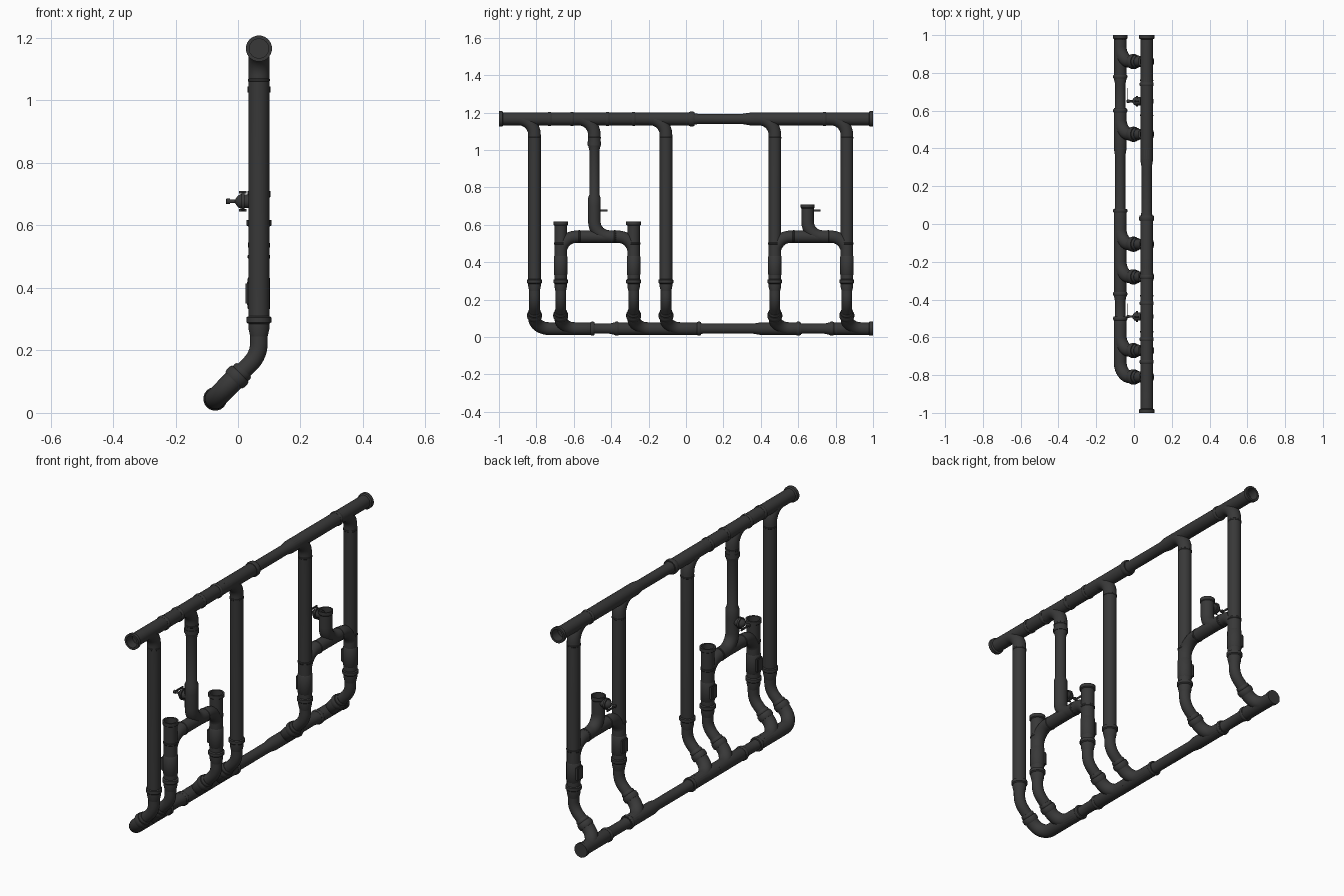
import bpy, bmesh, math
from mathutils import Vector

if "Cube" in bpy.data.objects:
    bpy.data.objects.remove(bpy.data.objects["Cube"])

N = 20                      # sides per pipe
X, XB = 0.067, -0.073       # x of the upright plane and of the floor main
ZT, ZB, ZC = 1.166, 0.045, 0.537   # heights: top main, floor main, cross pipes
R, RS = 0.034, 0.0275       # wide and narrow pipe radii
mat = bpy.data.materials.new("dark_plastic")
mat.diffuse_color = (0.04, 0.04, 0.04, 1)
mat.use_nodes = True
mat.node_tree.nodes["Principled BSDF"].inputs["Base Color"].default_value = mat.diffuse_color


def finish(name, bm):
    bmesh.ops.recalc_face_normals(bm, faces=bm.faces)
    me = bpy.data.meshes.new(name)
    bm.to_mesh(me)
    bm.free()
    ob = bpy.data.objects.new(name, me)
    bpy.context.collection.objects.link(ob)
    me.materials.append(mat)
    bpy.ops.object.select_all(action='DESELECT')
    ob.select_set(True)
    bpy.context.view_layer.objects.active = ob
    bpy.ops.object.shade_smooth_by_angle(angle=math.radians(35))
    return ob


def skin(name, rings):
    """rings: (centre, axis u, axis v, radius); bridged and capped."""
    bm = bmesh.new()
    loops = [[bm.verts.new(c + r * (u * math.cos(a) + v * math.sin(a)))
              for a in (2 * math.pi * i / N for i in range(N))] for c, u, v, r in rings]
    for p, q in zip(loops, loops[1:]):
        for i in range(N):
            j = (i + 1) % N
            bm.faces.new((p[i], p[j], q[j], q[i]))
    bm.faces.new(loops[0])
    bm.faces.new(loops[-1])
    return finish(name, bm)


def lathe(name, origin, axis, profile):
    d = Vector(axis).normalized()
    u = d.orthogonal().normalized()
    v = d.cross(u)
    return skin(name, [(Vector(origin) + d * t, u, v, r) for t, r in profile])


def sweep(name, pts, bends, r, steps=8):
    """Round pipe along a path whose inner corners are filleted."""
    pts = [Vector(p) for p in pts]
    path = [pts[0]]
    for k, b in enumerate(bends, 1):
        a, p, c = pts[k - 1:k + 2]
        d0, d1 = (p - a).normalized(), (c - p).normalized()
        ang = d0.angle(d1)
        t = b * math.tan(ang / 2)
        n = (d1 - d0 * d0.dot(d1)).normalized()
        for s in range(steps + 1):
            q = ang * s / steps
            path.append(p - d0 * t + d0 * b * math.sin(q) + n * b * (1 - math.cos(q)))
    path.append(pts[-1])
    rings, u = [], None
    for i, p in enumerate(path):
        tan = (path[min(i + 1, len(path) - 1)] - path[max(i - 1, 0)]).normalized()
        u = tan.orthogonal() if u is None else u - tan * u.dot(tan)
        u.normalize()
        rings.append((p, u.copy(), tan.cross(u), r))
    return skin(name, rings)


def collar(name, c, axis, r=0.038, w=0.02):
    return lathe(name, c, axis, [(-w / 2, r - .003), (-w / 4, r), (w / 4, r), (w / 2, r - .003)])


def mouth(e, s=1, rf=0.042):
    """Profile of a flanged open end at e."""
    return [(e - .022 * s, R), (e - .018 * s, rf), (e, rf), (e, .031), (e - .05 * s, .031)]


Y, Z = (0, 1, 0), (0, 0, 1)

# Long mains, each with narrow stretches
lathe("top_main", (X, 0, ZT), Y, mouth(-1, -1)[::-1] +
      [(.03, R), (.065, RS), (.3, RS), (.34, R)] + mouth(1))
lathe("floor_main", (XB, 0, ZB), Y,
      [(-.74, R), (-.51, R), (-.49, RS), (-.41, RS), (-.38, R), (.06, R), (.09, RS), (.36, RS),
       (.40, R), (.60, R), (.62, RS), (.74, RS), (.77, R)] + mouth(1, 1, .038))
for y in (-.73, -.61, -.42, -.28, .74):
    collar("top_main_collar", (X, y, ZT), Y)
collar("top_main_reducer_collar", (X, .03, ZT), Y, .040, .03)
for y in (-.5, -.37, .07, .6, .78):
    collar("floor_main_collar", (XB, y, ZB), Y)


# Offset foot: narrow drop, 45 degree slope, wide swept branch into the floor main
def foot(y):
    a, b = Vector((X, y, ZB + X - XB)), Vector((XB, y, ZB))
    d = (a - b).normalized()
    m = b + d * .095
    sweep("foot_bend", [(X, y, .29), a, m], [.095], .0285)
    sweep("foot_branch", [m, b, (XB, y + .14, ZB)], [.078], R)
    collar("foot_collar", m + d * .004, d, .040, .03)
    collar("foot_rim", m + d * .026, d, .034, .02)
    lathe("foot_reducer", (X, y, 0), Z, [(.245, .0285), (.27, .034), (.285, .034),
          (.29, .040), (.306, .040), (.31, .033)])


# Swept branch from an upright into the top main
def top_branch(y, z0):
    sweep("riser", [(X, y, z0), (X, y, ZT), (X, y - .13, ZT)], [.085], R)
    collar("riser_collar", (X, y, 1.065), Z, .0355, .012)


# Access fitting with hatch
def access(y):
    lathe("access_body", (X, y, 0), Z, [(.33, .033), (.335, .0365), (.43, .0365), (.435, .033)])
    bm = bmesh.new()
    bmesh.ops.create_cube(bm, size=1)
    for v in bm.verts:
        v.co = Vector((v.co.x * .024 + X - .031, v.co.y * .046 + y, v.co.z * .075 + .382))
    bmesh.ops.bevel(bm, geom=bm.edges[:], offset=.005, segments=2, affect='EDGES')
    finish("access_hatch", bm)
    collar("access_collar", (X, y, .5), Z, .0365, .014)


# Valve with stem, knob and lever
def valve(y, z=.677):
    lathe("valve_body", (X, y, z), (-1, 0, 0),
          [(.02, .022), (.046, .022), (.046, .029), (.056, .029), (.056, .024), (.066, .02),
           (.072, .012), (.076, .006), (.092, .006), (.092, .009), (.104, .009), (.106, .006)])
    for s in (-1, 1):
        lathe("valve_bolt", (X - .04, y, z + s * .029), (-1, 0, 0), [(0, .004), (.024, .004)])
    bm = bmesh.new()
    bmesh.ops.create_cube(bm, size=1)
    for v in bm.verts:
        v.co = Vector((v.co.x * .005 + X - .1, v.co.y * .07 + y + .035, v.co.z * .009 + z))
    finish("valve_lever", bm)


# Cross pipe sweeping down into two uprights
def cross(y0, y1):
    ym = (y0 + y1) / 2
    for y in (y0, y1):
        sweep("cross_sweep", [(X, y, ZC - .12), (X, y, ZC), (X, ym, ZC)], [.085], R - .001)
        s = 1 if y < ym else -1
        collar("cross_collar", (X, y + s * .1, ZC), Y, .0355, .012)


def mid_bend(y, top):
    sweep("middle_bend", [(X, y, top), (X, y, ZC), (X, y + .12, ZC)], [.08], R)


for y in (-.81, -.67, -.28, -.107, .475, .86):
    foot(y)
for y in (-.81, -.107, .475, .86):
    top_branch(y, .29)
for y in (-.67, -.28):
    lathe("open_riser", (X, y, 0), Z, [(.3, R - .001), (.33, R)] + mouth(.618, 1, .040))
for y in (-.67, -.28, .475, .86):
    access(y)

cross(-.67, -.28)
cross(.475, .86)

# Middle pipe up to the top main, with a narrow stretch
top_branch(-.49, 1.03)
lathe("middle_riser", (X, -.49, 0), Z, [(.70, R), (.745, R), (.76, RS), (1.0, RS),
      (1.025, R), (1.025, .037), (1.045, .037), (1.045, R)])
mid_bend(-.49, .71)
valve(-.49)

# Short open middle pipe
mid_bend(.65, .645)
lathe("short_open_pipe", (X, .65, 0), Z, [(.62, R)] + mouth(.71, 1, .037))
valve(.65)
